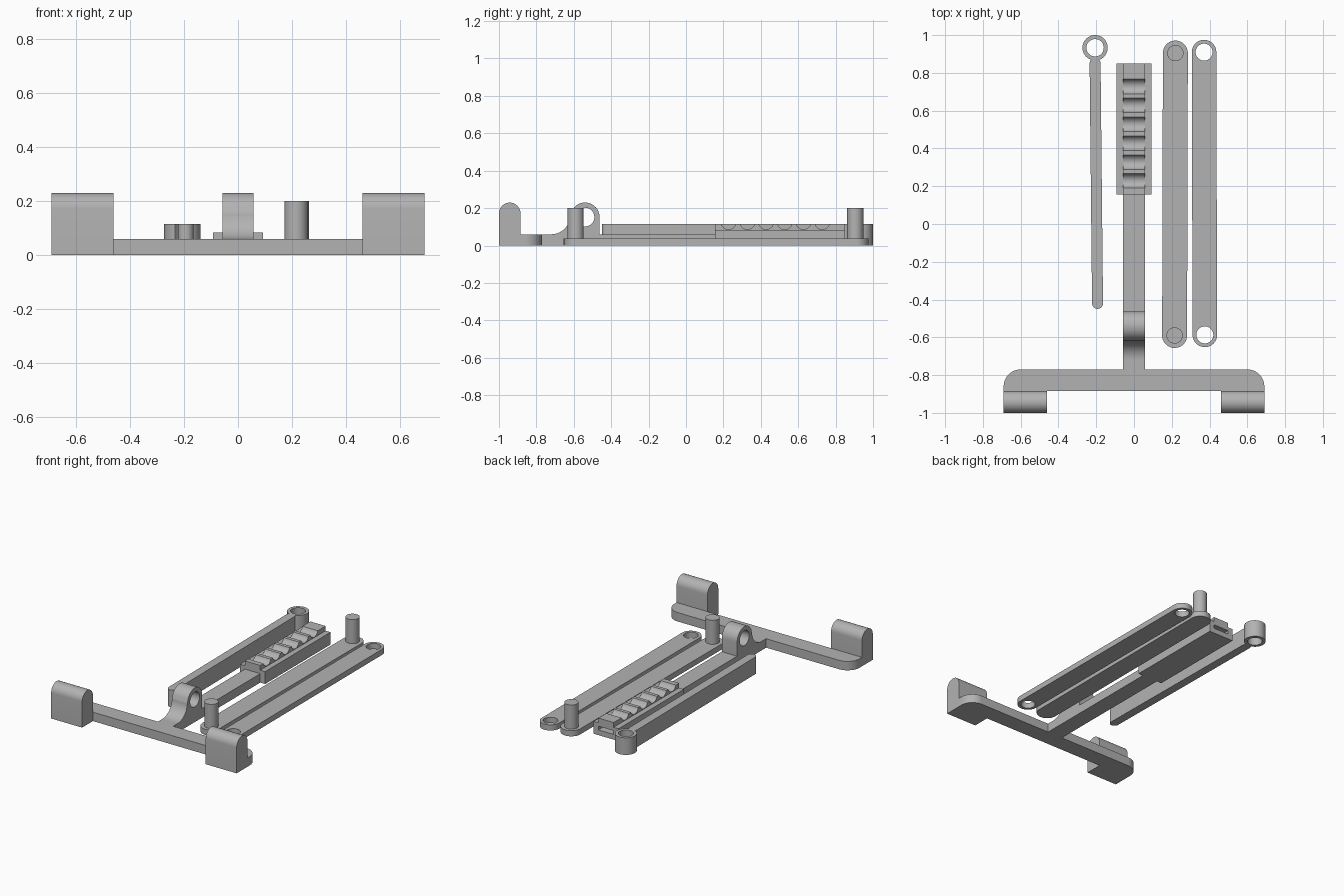
import bpy, math
from mathutils import Matrix

if "Cube" in bpy.data.objects:
    bpy.data.objects.remove(bpy.data.objects["Cube"])

grey = bpy.data.materials.new("plain grey")
grey.diffuse_color = (0.45, 0.45, 0.45, 1)
grey.use_nodes = True
grey.node_tree.nodes["Principled BSDF"].inputs["Base Color"].default_value = grey.diffuse_color

# local x, y, z -> world y, z, x (side profiles extruded across the width)
SIDEWAYS = Matrix(((0, 0, 1, 0), (1, 0, 0, 0), (0, 1, 0, 0), (0, 0, 0, 1)))


def arc(cx, cy, r, a0, a1, n=16):
    """Points along an arc, angles in degrees."""
    return [(cx + r * math.cos(math.radians(a0 + (a1 - a0) * i / n)),
             cy + r * math.sin(math.radians(a0 + (a1 - a0) * i / n))) for i in range(n + 1)]


def circle(cx, cy, r, n=40):
    return arc(cx, cy, r, 0, 360, n)[:-1]


def capsule(p, q, r):
    """Round-ended strip between two points."""
    a = math.degrees(math.atan2(q[1] - p[1], q[0] - p[0]))
    return arc(*q, r, a - 90, a + 90, 20) + arc(*p, r, a + 90, a + 270, 20)


def extrude(name, outlines, lo, hi, sideways=False):
    """Solid from closed outlines; inner outlines become holes."""
    cu = bpy.data.curves.new(name, 'CURVE')
    cu.dimensions = '2D'
    cu.fill_mode = 'BOTH'
    cu.extrude = (hi - lo) / 2
    for pts in outlines:
        s = cu.splines.new('POLY')
        s.points.add(len(pts) - 1)
        for p, (x, y) in zip(s.points, pts):
            p.co = (x, y, 0, 1)
        s.use_cyclic_u = True
    ob = bpy.data.objects.new(name, cu)
    bpy.context.collection.objects.link(ob)
    bpy.ops.object.select_all(action='DESELECT')
    ob.select_set(True)
    bpy.context.view_layer.objects.active = ob
    bpy.ops.object.convert(target='MESH')
    ob = bpy.context.object
    ob.name = name
    m = Matrix.Translation((0, 0, (lo + hi) / 2))
    ob.data.transform(SIDEWAYS @ m if sideways else m)
    bpy.ops.object.mode_set(mode='EDIT')
    bpy.ops.mesh.select_all(action='SELECT')
    bpy.ops.mesh.remove_doubles(threshold=0.0002)
    bpy.ops.mesh.normals_make_consistent(inside=False)
    bpy.ops.object.mode_set(mode='OBJECT')
    ob.data.materials.clear()
    ob.data.materials.append(grey)
    bpy.ops.object.shade_smooth_by_angle(angle=math.radians(30))
    return ob


def rect(x0, x1, y0, y1):
    return [(x0, y0), (x1, y0), (x1, y1), (x0, y1)]


W = 0.057  # half width of the stem

# T-shaped base: crossbar with rounded back corners, and the long stem
extrude("base_frame", [[(-0.69, -0.885), (0.69, -0.885)]
        + arc(0.60, -0.86, 0.09, 0, 90) + [(W, -0.77), (W, 0.16), (-W, 0.16), (-W, -0.77)]
        + arc(-0.60, -0.86, 0.09, 90, 180)], 0, 0.06)

# Upright feet with rounded tops
for side, x0 in (("left", -0.69), ("right", 0.46)):
    extrude(side + "_foot", [[(-1, 0), (-0.885, 0)]
            + arc(-0.9425, 0.172, 0.0575, 0, 180)], x0, x0 + 0.23, True)

# Hinge lug with a pivot hole, blended into the stem
extrude("hinge_lug", [[(-0.72, 0.06), (-0.462, 0.06)]
        + arc(-0.54, 0.152, 0.078, 0, 170)
        + arc(-0.72, 0.16, 0.10, 0, -90)[:-1],
        circle(-0.54, 0.152, 0.05)], -W, W, True)

# Ratchet rail: floor, side walls, and toothed strip above a slot at the end
extrude("rail_floor", [rect(-0.093, 0.093, 0.155, 0.85)], 0, 0.035)
for side, x0, x1 in (("left", -0.093, -W), ("right", W, 0.093)):
    extrude(side + "_rail_wall", [rect(x0, x1, 0.155, 0.85)], 0.035, 0.083)
extrude("rail_core", [rect(-W, W, 0.155, 0.79)], 0.035, 0.06)
teeth = [(0.155, 0.06), (0.85, 0.06), (0.85, 0.115)]
for i in range(6):
    y = 0.728 - 0.1 * i
    teeth += arc(y, 0.126, 0.04, -16, -164, 12)
teeth += [(0.155, 0.115)]
extrude("ratchet_teeth", [teeth], -W, W, True)

# Slim strut with a ring at the back end
extrude("strut_shaft", [capsule((-0.193, -0.42), (-0.206, 0.85), 0.029)], 0, 0.115)
extrude("strut_ring", [circle(-0.206, 0.933, 0.067), circle(-0.206, 0.933, 0.046)], 0, 0.115)

# Link bar with two pins
ends = ((0.215, -0.59), (0.219, 0.905))
extrude("pin_link", [capsule(*ends, 0.066)], 0, 0.038)
for side, p in zip(("front", "back"), ends):
    extrude(side + "_pin", [circle(*p, 0.043)], 0.038, 0.2)

# Link bar with two holes
ends = ((0.375, -0.587), (0.371, 0.91))
extrude("hole_link", [capsule(*ends, 0.065)] + [circle(*p, 0.045) for p in ends], 0, 0.038)
